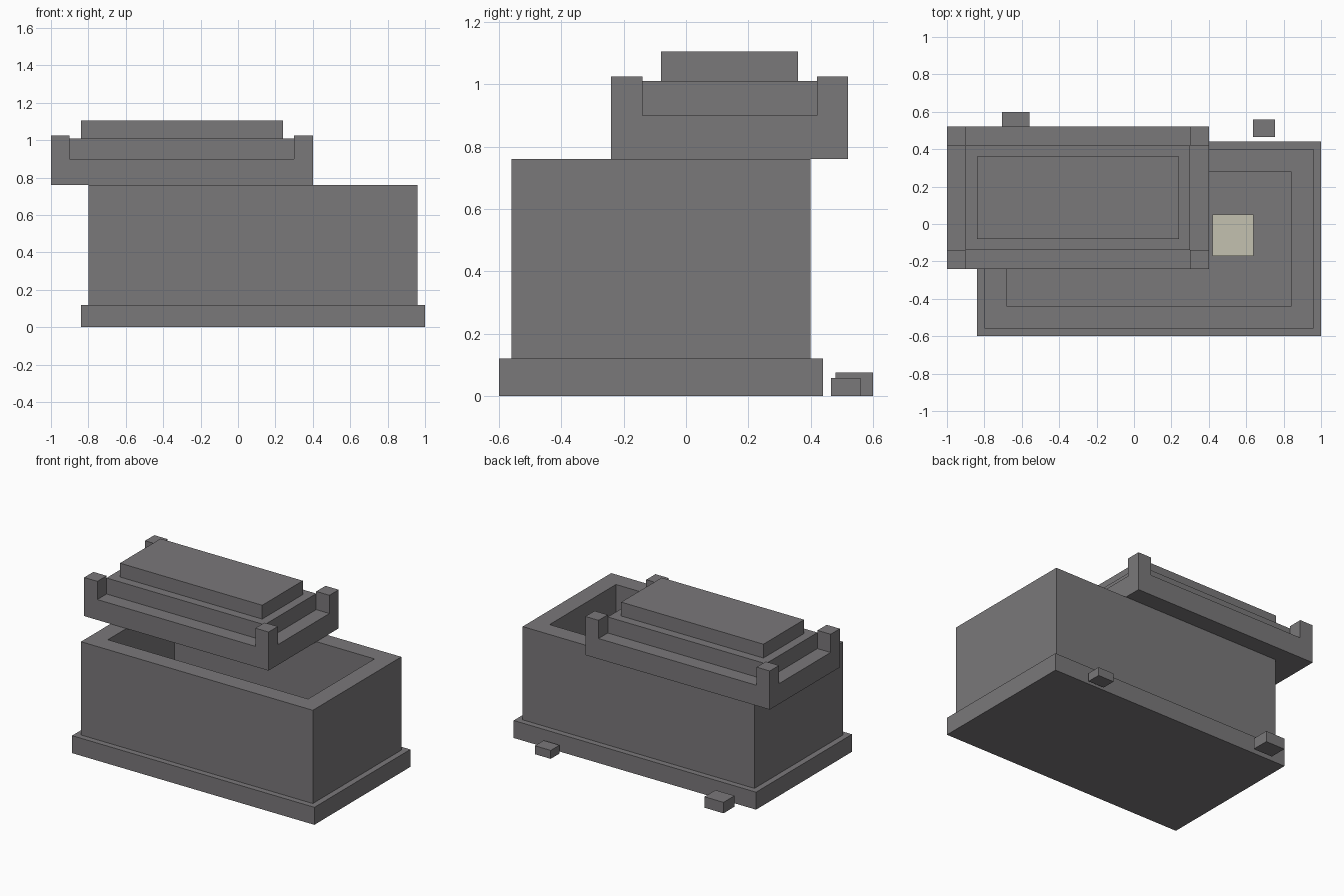
import bpy
import bmesh
from mathutils import Vector

cube = bpy.data.objects.get("Cube")
if cube:
    bpy.data.objects.remove(cube, do_unlink=True)


def make_material(name, rgb):
    mat = bpy.data.materials.new(name)
    mat.use_nodes = True
    mat.diffuse_color = (*rgb, 1)
    mat.node_tree.nodes["Principled BSDF"].inputs["Base Color"].default_value = (*rgb, 1)
    return mat


stone = make_material("grey stone", (0.195, 0.188, 0.195))
bone = make_material("pale bone", (0.552, 0.533, 0.434))


def box(name, x, y, z, mat=stone, wall=None):
    """Box between (min, max) pairs; wall hollows it into an open ring."""
    bm = bmesh.new()
    bmesh.ops.create_cube(bm, size=1)
    for v in bm.verts:
        v.co = Vector([lo + (hi - lo) * (c + 0.5)
                       for c, (lo, hi) in zip(v.co, (x, y, z))])
    bm.normal_update()
    if wall:
        top = [f for f in bm.faces if f.normal.z > 0.9]
        bottom = [f for f in bm.faces if f.normal.z < -0.9]
        bmesh.ops.inset_region(bm, faces=top, thickness=wall, use_even_offset=True)
        pit = bmesh.ops.extrude_discrete_faces(bm, faces=top)["faces"]
        bmesh.ops.translate(bm, verts=pit[0].verts, vec=(0, 0, z[0] - z[1]))
        # The plinth top closes the underside and serves as the floor
        bmesh.ops.delete(bm, geom=pit + bottom, context="FACES")
    mesh = bpy.data.meshes.new(name)
    bm.to_mesh(mesh)
    bm.free()
    mesh.materials.append(mat)
    obj = bpy.data.objects.new(name, mesh)
    bpy.context.collection.objects.link(obj)
    return obj


# Plinth and hollow coffer
box("plinth", (-0.84, 1.0), (-0.6, 0.44), (0, 0.12))
box("coffer", (-0.8, 0.96), (-0.56, 0.4), (0.12, 0.76), wall=0.12)

# Bone block lying inside
box("skull", (0.42, 0.64), (-0.17, 0.05), (0.12, 0.32), bone)

# Stepped lid, pushed aside
cx, cy = -0.3, 0.14
tiers = [("lid_slab", 0.7, 0.38, 0.76, 0.9),
         ("lid_step", 0.6, 0.28, 0.9, 1.01),
         ("lid_crown", 0.54, 0.22, 1.01, 1.105)]
for name, hx, hy, bottom, top in tiers:
    box(name, (cx - hx, cx + hx), (cy - hy, cy + hy), (bottom, top))

# Corner posts on the lid
for side, sx in (("right", -1), ("left", 1)):
    for end, sy in (("front", -1), ("back", 1)):
        xs = sorted((cx + sx * 0.6, cx + sx * 0.7))
        ys = sorted((cy + sy * 0.28, cy + sy * 0.38))
        box(f"lid_post_{end}_{side}", xs, ys, (0.9, 1.025))

# Broken chips on the ground behind
box("large_chip", (-0.705, -0.56), (0.48, 0.6), (0, 0.075))
box("small_chip", (0.635, 0.755), (0.465, 0.56), (0, 0.058))
